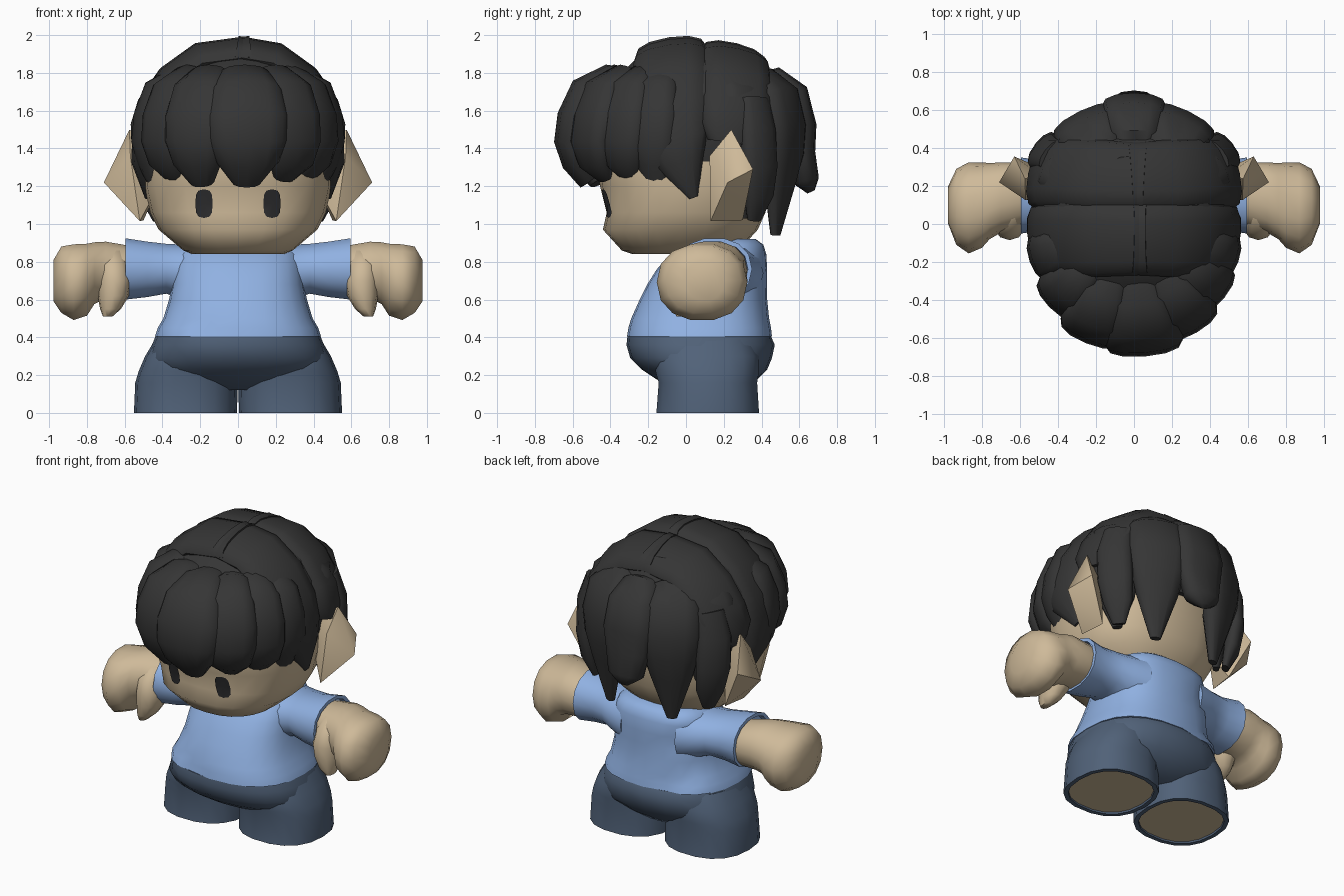
import bpy, bmesh, math
from mathutils import Vector
from mathutils.bvhtree import BVHTree


def material(name, rgb):
    m = bpy.data.materials.new(name)
    m.diffuse_color = (*rgb, 1)
    return m


SKIN = material("skin", (0.62, 0.49, 0.32))
HAIR = material("dark hair", (0.036, 0.036, 0.036))
EYE = material("eye dark", (0.028, 0.028, 0.03))
SHIRT = material("shirt blue", (0.28, 0.44, 0.76))
PANTS = material("trouser blue", (0.082, 0.122, 0.19))


def finish(name, bm, mat, angle=45):
    bmesh.ops.recalc_face_normals(bm, faces=bm.faces)
    me = bpy.data.meshes.new(name)
    bm.to_mesh(me)
    bm.free()
    me.materials.append(mat)
    ob = bpy.data.objects.new(name, me)
    bpy.context.collection.objects.link(ob)
    bpy.ops.object.select_all(action='DESELECT')
    ob.select_set(True)
    bpy.context.view_layer.objects.active = ob
    bpy.ops.object.shade_smooth_by_angle(angle=math.radians(angle))
    return ob


def loft(rings):
    """Skin a list of equal rings and close both ends."""
    bm = bmesh.new()
    vs = [[bm.verts.new(p) for p in r] for r in rings]
    n = len(vs[0])
    for a, b in zip(vs, vs[1:]):
        for i in range(n):
            j = (i + 1) % n
            bm.faces.new((a[i], a[j], b[j], b[i]))
    bm.faces.new(vs[0])
    bm.faces.new(vs[-1])
    return bm


def unit_ring(n, e):
    for i in range(n):
        a = 2 * math.pi * i / n
        c, s = math.cos(a), math.sin(a)
        yield (math.copysign(abs(c) ** (2 / e), c), math.copysign(abs(s) ** (2 / e), s))


def level(z, hw, y0, y1, cx=0, n=24, e=2.4):
    """Horizontal ring."""
    return [Vector((cx + hw * c, (y0 + y1) / 2 + (y1 - y0) / 2 * s, z)) for c, s in unit_ring(n, e)]


def upright(x, y, ry, z, rz, n=14):
    """Ring standing across the x axis."""
    return [Vector((x, y + ry * c, z + rz * s)) for c, s in unit_ring(n, 2.2)]


def crease(bm, depth):
    """Cloth folds on the left half."""
    for v in bm.verts:
        k = min(1, max(0, (-v.co.x - 0.08) / 0.1))
        f = 1 - depth * k * (0.5 + 0.5 * math.sin(24 * v.co.z + 17 * v.co.x))
        v.co.y = 0.08 + (v.co.y - 0.08) * f
    return bm


# Head
head = loft([level(*r) for r in (
    (0.84, 0.24, -0.28, 0.24), (0.86, 0.29, -0.34, 0.28), (0.97, 0.42, -0.44, 0.38),
    (1.06, 0.465, -0.42, 0.42), (1.2, 0.495, -0.455, 0.45), (1.35, 0.5, -0.48, 0.46),
    (1.55, 0.47, -0.44, 0.43), (1.75, 0.36, -0.3, 0.34))])
bmesh.ops.recalc_face_normals(head, faces=head.faces)
surface = BVHTree.FromBMesh(head)
finish("head", head, SKIN, 60)

# Eyes laid on the face
for s, side in ((-1, "left"), (1, "right")):
    bm = bmesh.new()
    pts = [(0, 0)] + [(0.046 * c, 0.076 * q) for c, q in unit_ring(12, 3)]
    vs = []
    for dx, dz in pts:
        hit = surface.ray_cast(Vector((s * 0.18 + dx, -2, 1.108 + dz)), Vector((0, 1, 0)))[0]
        vs.append(bm.verts.new(hit + Vector((0, -0.008, 0))))
    for i in range(12):
        bm.faces.new((vs[0], vs[1 + i], vs[1 + (i + 1) % 12]))
    finish(side + "_eye", bm, EYE)

# Ears
for s, side in ((-1, "left"), (1, "right")):
    bm = bmesh.new()
    for x, y, z in ((0.575, 0.24, 1.5), (0.71, 0.22, 1.22), (0.57, 0.125, 1.36), (0.52, 0.13, 1.015),
                    (0.5, 0.3, 1.02), (0.63, 0.355, 1.29), (0.42, 0.2, 1.2), (0.44, 0.22, 1.4)):
        bm.verts.new((s * x, y, z))
    bmesh.ops.convex_hull(bm, input=bm.verts)
    finish(side + "_ear", bm, SKIN, 50)

# Hair base
finish("hair_cap", loft([level(*r) for r in (
    (1.33, 0.5, -0.5, 0.49), (1.5, 0.525, -0.56, 0.53), (1.7, 0.48, -0.52, 0.52),
    (1.82, 0.39, -0.32, 0.44), (1.92, 0.22, -0.22, 0.36))]), HAIR)


def lock(name, pts, widths, thick, cy=0.0):
    """Flattened strand along a path, facing away from the head centre."""
    pts = [Vector(p) for p in pts]
    rings = []
    for i, p in enumerate(pts):
        t = (pts[min(i + 1, len(pts) - 1)] - pts[max(i - 1, 0)]).normalized()
        out = p - Vector((0, cy, 1.4))
        out = (out - t * out.dot(t)).normalized()
        side = t.cross(out)
        th = thick * min(1, widths[i] / 0.1)
        rings.append([p + side * widths[i] * c + out * th * s for c, s in unit_ring(12, 2.3)])
    finish(name, loft(rings), HAIR, 50)


def fan(name, deg, back, profile, widths, thick=0.07):
    """Strand falling over an oval hairline; profile holds (radius share, height)."""
    a = math.radians(deg)
    y = 0.69 if back else -0.69
    lock(name, [(0.55 * f * math.sin(a), y * f * math.cos(a), z) for f, z in profile], widths, thick)


# Fringe: (angle, tip height, width scale)
for i, (deg, tip, k) in enumerate(((-74, 1.13, 0.75), (-52, 1.24, 0.85), (-27, 1.22, 1), (6, 1.225, 1.2),
                                   (36, 1.25, 0.95), (57, 1.24, 0.85), (74, 1.15, 0.75))):
    fan(f"fringe_{i + 1}", deg, False,
        ((0.38, 1.76), (0.6, 1.775), (0.8, 1.71), (0.89, 1.57), (0.915, 1.44), (0.86, 1.33), (0.75, tip)),
        [w * k for w in (0.07, 0.12, 0.155, 0.175, 0.17, 0.14, 0.065)])

# Back strands: (angle, tip height, tip radius share, width scale)
for i, (deg, tip, f, k) in enumerate(((-58, 1.03, 0.84, 0.95), (-31, 0.94, 0.8, 1.1), (0, 1.17, 0.96, 1),
                                      (31, 0.94, 0.8, 1.1), (58, 1.03, 0.84, 0.95))):
    fan(f"back_strand_{i + 1}", deg, True,
        ((0.5, 1.72), (0.7, 1.76), (0.84, 1.69), (0.9, 1.52), (0.89, 1.38), ((0.88 + f) / 2, 1.23), (f, tip)),
        [w * k for w in (0.09, 0.13, 0.16, 0.17, 0.155, 0.12, 0.03)])

# Crown chunks sweeping from the parting to each side
for s, side in ((-1, "left"), (1, "right")):
    lock(side + "_crown_front",
         [(0.03 - s * 0.04, -0.08, 1.915)] +
         [(s * x, y, z) for x, y, z in ((0.2, -0.08, 1.88), (0.35, -0.08, 1.77), (0.45, -0.08, 1.61),
          (0.485, -0.06, 1.45), (0.49, -0.03, 1.33), (0.475, 0.04, 1.14))],
         (0.19, 0.2, 0.2, 0.2, 0.18, 0.13, 0.025), 0.075)
    lock(side + "_crown_back",
         [(0.02 - s * 0.04, 0.25, 1.885)] +
         [(s * x, y, z) for x, y, z in ((0.2, 0.26, 1.86), (0.35, 0.27, 1.755), (0.45, 0.27, 1.61),
          (0.485, 0.25, 1.5), (0.485, 0.24, 1.43))],
         (0.18, 0.19, 0.19, 0.19, 0.18, 0.13), 0.075, 0.13)
    lock(side + "_ear_strand",
         [(s * x, y, z) for x, y, z in ((0.43, 0.36, 1.66), (0.475, 0.38, 1.5), (0.475, 0.39, 1.3),
          (0.45, 0.385, 1.15), (0.42, 0.36, 1.02))],
         (0.09, 0.11, 0.11, 0.09, 0.04), 0.055)

# Shirt body
finish("shirt", crease(loft([level(*r, e=2.6) for r in (
    (0.405, 0.44, -0.312, 0.455), (0.45, 0.425, -0.305, 0.45), (0.5, 0.395, -0.29, 0.44),
    (0.6, 0.365, -0.245, 0.43), (0.68, 0.35, -0.205, 0.43), (0.76, 0.345, -0.155, 0.43),
    (0.84, 0.335, -0.08, 0.425), (0.89, 0.3, 0.0, 0.41), (0.92, 0.24, 0.08, 0.37))]), 0.09), SHIRT)

# Trousers
finish("trouser_seat", crease(loft([level(*r) for r in (
    (0.405, 0.437, -0.31, 0.45), (0.36, 0.455, -0.315, 0.47), (0.29, 0.475, -0.295, 0.455),
    (0.23, 0.46, -0.235, 0.43), (0.18, 0.38, -0.16, 0.38), (0.12, 0.2, -0.05, 0.3))]), 0.05), PANTS)

for s, side in ((-1, "left"), (1, "right")):
    # Leg with a rolled lip, and the sole inside it
    finish(side + "_trouser_leg", loft([level(z, hw, y0, y1, s * cx, 18) for z, hw, y0, y1, cx in (
        (0.395, 0.2, -0.15, 0.36, 0.235), (0.3, 0.235, -0.17, 0.39, 0.257), (0.22, 0.258, -0.165, 0.39, 0.268),
        (0.16, 0.271, -0.148, 0.38, 0.273),
        (0.0, 0.273, -0.16, 0.39, 0.278), (0.0, 0.246, -0.132, 0.362, 0.278), (0.03, 0.243, -0.13, 0.36, 0.278))]),
        PANTS, 50)
    finish(side + "_foot", loft([level(z, 0.242, -0.13, 0.36, s * 0.278, 18) for z in (0.1, 0.01)]), SKIN)

    # Sleeve with a hollow cuff
    finish(side + "_sleeve", loft([upright(s * x, y, ry, z, rz) for x, y, ry, z, rz in (
        (0.2, 0.19, 0.22, 0.74, 0.17), (0.31, 0.18, 0.2, 0.75, 0.145), (0.38, 0.17, 0.185, 0.763, 0.135),
        (0.48, 0.15, 0.185, 0.76, 0.15),
        (0.595, 0.15, 0.2, 0.762, 0.166), (0.596, 0.15, 0.178, 0.76, 0.146), (0.56, 0.15, 0.175, 0.76, 0.143))]), SHIRT)

    # Mitten hand and thumb
    finish(side + "_hand", loft([upright(s * x, y, ry, z, rz) for x, y, ry, z, rz in (
        (0.5, 0.16, 0.15, 0.75, 0.12), (0.58, 0.16, 0.165, 0.75, 0.139), (0.7, 0.14, 0.185, 0.755, 0.155),
        (0.76, 0.12, 0.2, 0.74, 0.167), (0.8, 0.1, 0.225, 0.705, 0.195), (0.87, 0.085, 0.24, 0.692, 0.205),
        (0.935, 0.09, 0.2, 0.705, 0.18), (0.978, 0.1, 0.1, 0.7, 0.11))]), SKIN, 60)
    finish(side + "_thumb", loft([level(z, hw, y - d, y + d, s * x, 12, 2.2) for z, hw, y, d, x in (
        (0.86, 0.06, 0.1, 0.08, 0.66), (0.78, 0.085, 0.06, 0.12, 0.66), (0.7, 0.093, 0.04, 0.125, 0.655),
        (0.62, 0.083, 0.03, 0.11, 0.66), (0.55, 0.055, 0.01, 0.08, 0.675), (0.51, 0.025, -0.005, 0.045, 0.69))]),
        SKIN, 60)
